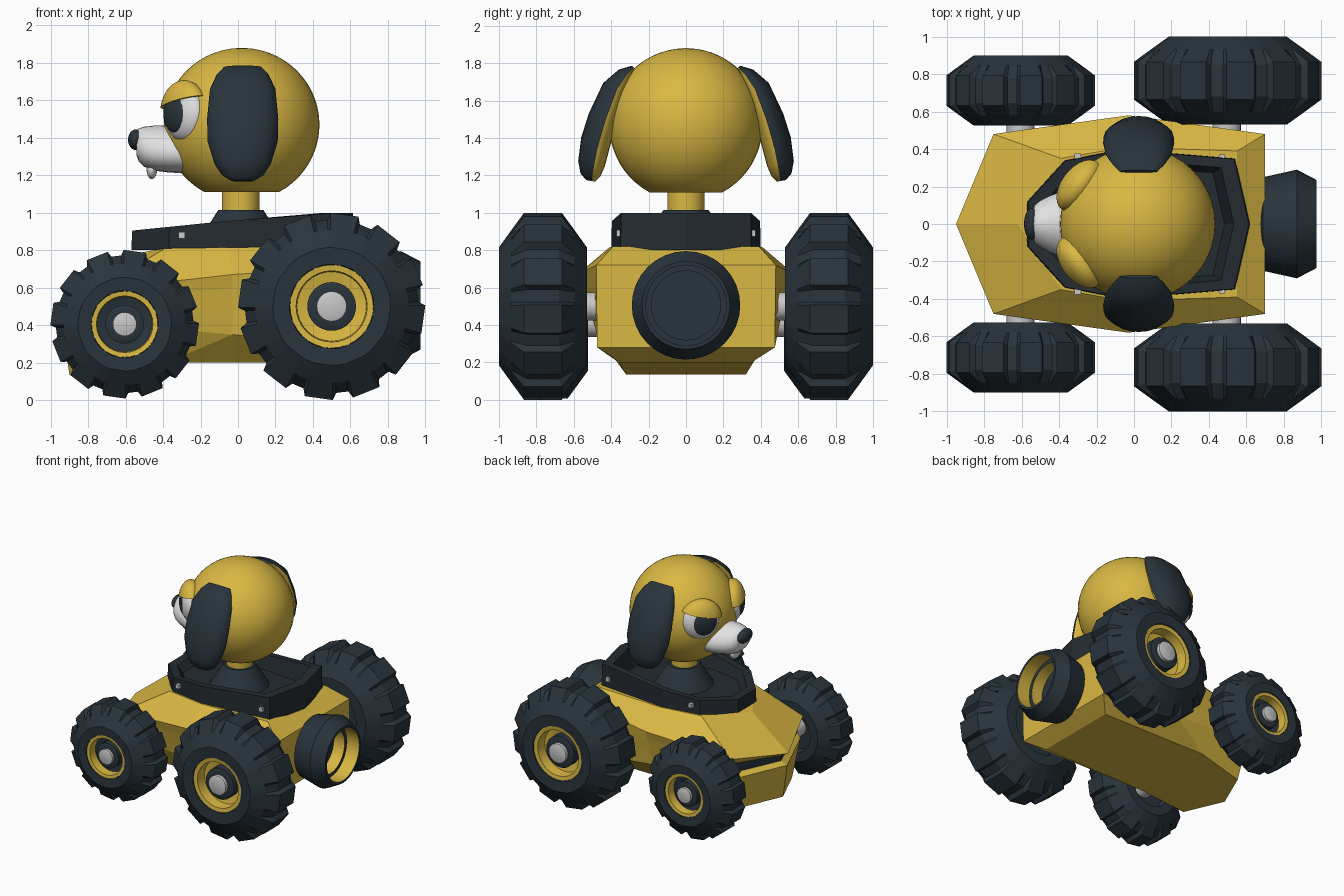
import bpy, bmesh
from math import sin, cos, pi, radians, atan2
from mathutils import Matrix, Vector

cube = bpy.data.objects.get("Cube")
if cube:
    bpy.data.objects.remove(cube)


def material(name, rgb):
    m = bpy.data.materials.new(name)
    m.use_nodes = True
    m.diffuse_color = (*rgb, 1)
    m.node_tree.nodes["Principled BSDF"].inputs["Base Color"].default_value = (*rgb, 1)
    return m


YELLOW = material("mustard yellow", (0.70, 0.48, 0.056))
SLATE = material("slate rubber", (0.022, 0.034, 0.045))
CHARCOAL = material("charcoal trim", (0.018, 0.024, 0.03))
WHITE = material("white", (0.75, 0.75, 0.75))
METAL = material("light metal", (0.58, 0.58, 0.58))


def loft(name, rings, mats, pick=lambda i, j: 0, matrix=None, smooth=True):
    """Join closed rings of points into a solid; pick(i, j) chooses a face material."""
    bm = bmesh.new()
    loops = [[bm.verts.new(p) for p in ring] for ring in rings]
    n = len(loops[0])
    for i, (a, b) in enumerate(zip(loops, loops[1:])):
        for j in range(n):
            k = (j + 1) % n
            bm.faces.new((a[j], a[k], b[k], b[j])).material_index = pick(i, j)
    for ring, i in ((loops[0], 0), (loops[-1], len(loops) - 2)):
        for j in range((n + 1) // 2):
            ids = list(dict.fromkeys((j, j + 1, n - j - 1, (n - j) % n)))
            if len(ids) > 2:
                bm.faces.new([ring[q] for q in ids]).material_index = pick(i, j)
    bmesh.ops.recalc_face_normals(bm, faces=bm.faces)
    mesh = bpy.data.meshes.new(name)
    bm.to_mesh(mesh)
    bm.free()
    for m in mats:
        mesh.materials.append(m)
    ob = bpy.data.objects.new(name, mesh)
    bpy.context.collection.objects.link(ob)
    if matrix:
        ob.matrix_world = matrix
    if smooth:
        bpy.ops.object.select_all(action="DESELECT")
        ob.select_set(True)
        bpy.context.view_layer.objects.active = ob
        bpy.ops.object.shade_smooth_by_angle(angle=radians(35))
    return ob


def lathe(name, profile, mats, pick=lambda i, j: 0, matrix=None, n=32):
    """Spin (radius, height) pairs about the local z axis."""
    rings = [[(r * cos(2 * pi * j / n), r * sin(2 * pi * j / n), h) for j in range(n)]
             for r, h in profile]
    return loft(name, rings, mats, pick, matrix)


def arc(start, end, steps):
    """Unit sphere profile between two polar angles in degrees."""
    angles = [radians(start + (end - start) * k / steps) for k in range(steps + 1)]
    return [(sin(a), cos(a)) for a in angles]


def place(loc, size=(1, 1, 1), turn=None):
    return Matrix.Translation(loc) @ (turn or Matrix()) @ Matrix.Diagonal((*size, 1))


def ball(name, loc, size, mat, turn=None):
    return lathe(name, arc(2, 178, 16), [mat], matrix=place(loc, size, turn), n=28)


def mirrored(half):
    return half + [(x, -y, z) for x, y, z in reversed(half) if y > 0]


# Hull: stacked outlines, each nose tip, nose corner, middle, tail
hull = [
    [(-.62, 0, .77), (-.39, .35, .81), (-.05, .41, .815), (.55, .39, .82)],
    [(-.95, 0, .51), (-.75, .48, .59), (-.03, .58, .67), (.70, .48, .72)],
    [(-.88, 0, .475), (-.71, .468, .53), (-.03, .556, .60), (.70, .479, .60)],
    [(-.88, 0, .43), (-.71, .462, .45), (-.03, .515, .48), (.70, .477, .45)],
    [(-.94, 0, .41), (-.74, .46, .41), (-.03, .475, .35), (.70, .475, .28)],
    [(-.90, 0, .135), (-.76, .32, .135), (-.38, .36, .20), (.58, .35, .20)],
]
loft("hull", [mirrored(r) for r in hull], [YELLOW, SLATE],
     lambda i, j: int(i == 2 and j in (0, 6)), smooth=False)

# Cockpit collar: outer wall, sloping rim, inner wall and floor
outline = [(-.57, .12), (-.37, .34), (-.06, .40), (.54, .35), (.62, 0)]


def collar_ring(scale, height):
    return mirrored([(x * scale, y * scale, height(x)) for x, y in outline])


def rim_top(x):
    return min(1.0, .905 + .1 * (x + .57))


loft("cockpit_collar", [collar_ring(1, lambda x: .80), collar_ring(.99, rim_top),
                        collar_ring(.86, rim_top), collar_ring(.78, lambda x: .85)],
     [CHARCOAL], smooth=False)
for x, y, z in ((-.30, .36, .88), (.47, .355, .89)):
    for s in (1, -1):
        bpy.ops.mesh.primitive_cube_add(size=.034, location=(x, s * y, z))
        bolt = bpy.context.object
        bolt.name = "collar_bolt"
        bolt.data.materials.append(METAL)

# Neck
lathe("neck_base", [(.23, .84), (.13, 1.0), (.12, 1.015)], [SLATE], matrix=place((.015, 0, 0)))
lathe("neck", [(.1, .98), (.1, 1.16)], [YELLOW], matrix=place((.015, 0, 0)))

# Wheels
LUGS = 12


def wheel(name, x, z, y, s, radius, half, dish):
    matrix = place((x, s * y, z), turn=Matrix.Rotation(-s * pi / 2, 4, "X"))

    def tread_ring(r, h, gap_r=None, gap_h=None):
        ring = []
        for k in range(LUGS):
            for off in (-.29, .29, .365, .635):
                a = 2 * pi * (k + off) / LUGS - s * radians(82)
                deep = off > .3 and gap_r
                q, w = (gap_r, gap_h) if deep else (r, h)
                ring.append((q * radius * cos(a), q * radius * sin(a), w * half))
        return ring

    # plain sidewalls, with grooves only across the crown
    loft(name + "_tyre", [
        tread_ring(.3, -.5), tread_ring(.45, -.5), tread_ring(.45, -1), tread_ring(.63, -1),
        tread_ring(.82, -.71), tread_ring(1, -.43, .925, -.36),
        tread_ring(1, .43, .925, .36), tread_ring(.82, .71),
        tread_ring(.63, 1), tread_ring(.45, .97), tread_ring(.44, .4)],
        [SLATE], matrix=matrix, smooth=False)
    # rim ring, inner wall, dish, hub and cap from the outside inwards
    rim = [(.445, .3), (.445, .94), (.38, .92), (.37, .55), (.26, .5), (.26, .80),
           (.21, .84), (.16, .84), (.16, .96), (.14, .98)]
    bands = (0, 0, 0, dish, 1, 1, 1, 2, 2)
    lathe(name + "_rim", [(r * radius, h * half) for r, h in rim], [YELLOW, SLATE, METAL],
          lambda i, j: bands[i], matrix)


for s, side in ((1, "far"), (-1, "near")):
    wheel("nose_wheel_" + side, -.605, .405, .7125, s, .397, .1875, 1)
    wheel("tail_wheel_" + side, .5, .5, .765, s, .5, .235, 0)
for name, x, z in (("nose_axle", -.605, .41), ("tail_axle", .495, .5)):
    lathe(name, [(.075, -.63), (.075, .63)], [METAL],
          matrix=place((x, 0, z), turn=Matrix.Rotation(pi / 2, 4, "X")))

# Tail barrel with stepped hollow
barrel = [(.18, .64), (.25, .69), (.29, .87), (.235, .975), (.215, .975), (.215, .86),
          (.185, .86), (.185, .76), (.02, .76)]
lathe("tail_barrel", barrel, [SLATE, YELLOW], lambda i, j: int(i in (4, 6)),
      place((0, 0, .505), turn=Matrix.Rotation(pi / 2, 4, "Y")))

# Head, flat underneath
lathe("head", arc(2, 151.5, 24), [YELLOW], matrix=place((.02, 0, 1.47), (.415, .41, .41)), n=40)

# Ears: y, z, half width, thickness from root to tip
ear = [(.28, 1.778, .10, .012), (.32, 1.735, .14, .05), (.37, 1.66, .175, .08),
       (.43, 1.50, .19, .095), (.465, 1.38, .187, .098), (.49, 1.26, .15, .088),
       (.50, 1.20, .11, .065), (.505, 1.17, .06, .03)]
for s, side in ((1, "far"), (-1, "near")):
    rings = []
    for k, (y, z, w, t) in enumerate(ear):
        a, b = ear[max(k - 1, 0)], ear[min(k + 1, len(ear) - 1)]
        out = Vector((0, a[1] - b[1], b[0] - a[0])).normalized()
        ring = []
        for j in range(20):
            ang = 2 * pi * j / 20
            p = Vector((.025 + w * cos(ang), y, z)) + out * t * sin(ang) * (1 if j < 10 else .65)
            ring.append((p.x, s * p.y, p.z))
        rings.append(ring)
    loft("ear_" + side, rings, [SLATE, YELLOW], lambda i, j: int(j >= 10))

# Eyes with heavy lids that droop towards the nose; local x points outward
for s, side in ((1, "far"), (-1, "near")):
    out = Vector((-.8, s * .6, 0))
    along = Vector((-.6, -s * .8, 0))
    turn = Matrix.Rotation(atan2(out.y, out.x), 4, "Z")
    droop = turn @ Matrix.Rotation(-s * radians(13), 4, "X")
    centre = Vector((-.285, s * .215, 1.53))
    ball("eye_" + side, centre, (.08, .145, .15), WHITE, turn)
    ball("pupil_" + side, centre + out * .038 + along * .012, (.053, .106, .11), SLATE, turn)
    lathe("eyelid_" + side, arc(3, 70, 8) + [(.02, .36)], [YELLOW],
          matrix=place(centre, (.1, .172, .178), droop), n=28)

# Muzzle: x, half width, bottom, top
muzzle = [(-.27, .19, 1.21, 1.47), (-.37, .178, 1.215, 1.467), (-.45, .15, 1.225, 1.465),
          (-.50, .125, 1.245, 1.46), (-.53, .10, 1.275, 1.45), (-.543, .07, 1.31, 1.435)]
rings = []
for x, w, low, high in muzzle:
    ring = []
    for j in range(24):
        a = 2 * pi * j / 24
        # fuller jowls low down, narrower bridge on top
        ring.append((x, w * cos(a) * (1 - .18 * sin(a)),
                     (low + high) / 2 + (high - low) / 2 * sin(a)))
    rings.append(ring)
loft("muzzle", rings, [WHITE])
ball("nose", (-.545, 0, 1.39), (.042, .085, .055), SLATE)
ball("lower_lip", (-.46, 0, 1.23), (.028, .065, .05), WHITE)
